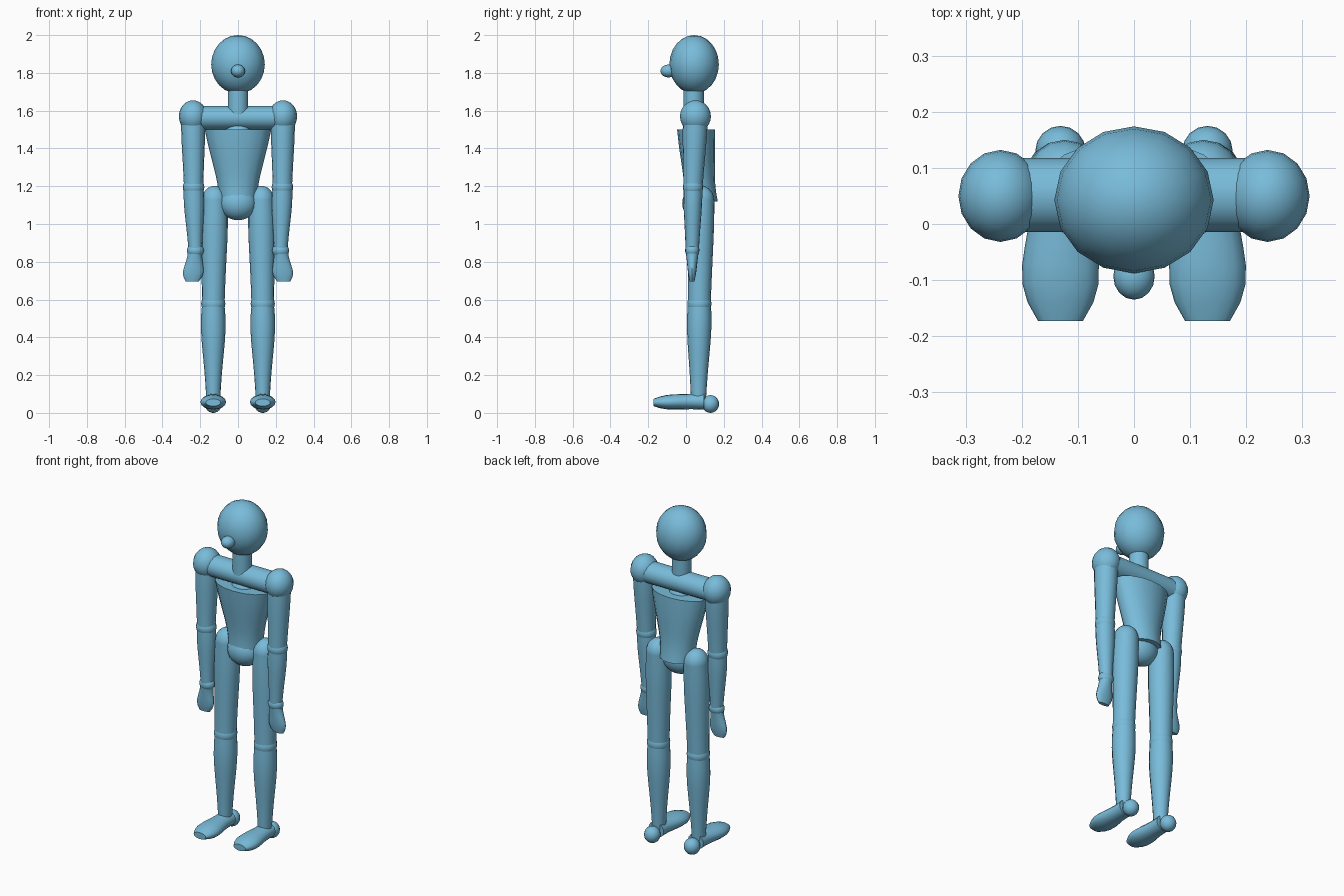
import bpy, bmesh
from math import cos, sin, pi, radians
from mathutils import Vector

cube = bpy.data.objects.get("Cube")
if cube:
    bpy.data.objects.remove(cube, do_unlink=True)

X, Y, Z = Vector((1, 0, 0)), Vector((0, 1, 0)), Vector((0, 0, 1))
SIDES = 16

# Single blue material
blue = (0.19, 0.5, 0.7, 1)
material = bpy.data.materials.new("sky blue")
material.use_nodes = True
material.diffuse_color = blue
shader = material.node_tree.nodes["Principled BSDF"]
shader.inputs["Base Color"].default_value = blue


def finish(name, bm):
    bmesh.ops.recalc_face_normals(bm, faces=bm.faces)
    mesh = bpy.data.meshes.new(name)
    bm.to_mesh(mesh)
    bm.free()
    mesh.materials.append(material)
    part = bpy.data.objects.new(name, mesh)
    bpy.context.collection.objects.link(part)
    bpy.ops.object.select_all(action='DESELECT')
    part.select_set(True)
    bpy.context.view_layer.objects.active = part
    bpy.ops.object.shade_smooth_by_angle(angle=radians(40))


def ball(name, center, radii):
    bm = bmesh.new()
    bmesh.ops.create_uvsphere(bm, u_segments=SIDES, v_segments=12, radius=1)
    bmesh.ops.scale(bm, vec=Vector(radii), verts=bm.verts)
    bmesh.ops.translate(bm, vec=Vector(center), verts=bm.verts)
    finish(name, bm)


def limb(name, start, end, size_start, size_end, bulge=(0, 0), across=(X, Y), steps=8):
    """Elliptical tube between two points, swelling most nearer its end."""
    start, end = Vector(start), Vector(end)
    size_start, size_end, bulge = Vector(size_start), Vector(size_end), Vector(bulge)
    bm = bmesh.new()
    rings = []
    for step in range(steps + 1):
        t = step / steps
        center = start.lerp(end, t)
        size = size_start.lerp(size_end, t) + bulge * sin(pi * t * t)
        angles = [2 * pi * i / SIDES for i in range(SIDES)]
        rings.append([bm.verts.new(center + across[0] * size.x * cos(a)
                                   + across[1] * size.y * sin(a)) for a in angles])
    for lower, upper in zip(rings, rings[1:]):
        for i in range(SIDES):
            bm.faces.new((lower[i - 1], lower[i], upper[i], upper[i - 1]))
    bm.faces.new(rings[0])
    bm.faces.new(rings[-1])
    finish(name, bm)


# Head, nose and neck
ball("head", center=(0, .043, 1.845), radii=(.142, .131, .155))
ball("nose", center=(0, -.093, 1.81), radii=(.037, .042, .034))
limb("neck", start=(0, .04, 1.58), end=(0, .04, 1.72),
     size_start=(.054, .054), size_end=(.054, .054), steps=1)

# Torso, spine ball, shoulder bar and pelvis
limb("torso", start=(0, .053, 1.5), end=(0, .078, 1.12),
     size_start=(.176, .1), size_end=(.1, .09), bulge=(-.01, -.01))
ball("spine_ball", center=(0, .05, 1.48), radii=(.07, .06, .06))
limb("shoulder_bar", start=(-.22, .052, 1.563), end=(.22, .052, 1.563),
     size_start=(.066, .062), size_end=(.066, .062), across=(Y, Z), steps=1)
ball("pelvis", center=(0, .06, 1.11), radii=(.1, .08, .09))

for side, s in (("left", 1), ("right", -1)):
    # Arm joints
    shoulder = Vector((.238 * s, .05, 1.57))
    elbow = Vector((.235 * s, .037, 1.195))
    wrist = Vector((.226 * s, .033, .86))
    fingertips = Vector((.242 * s, .032, .695))
    ball(side + "_shoulder", center=shoulder, radii=(.075, .082, .085))
    ball(side + "_elbow", center=elbow, radii=(.057, .054, .052))
    ball(side + "_wrist", center=wrist, radii=(.045, .038, .038))

    # Arm segments and flat hand
    limb(side + "_upper_arm", start=elbow, end=shoulder,
         size_start=(.051, .051), size_end=(.063, .065), bulge=(.003, .003))
    limb(side + "_forearm", start=wrist, end=elbow,
         size_start=(.036, .035), size_end=(.052, .05), bulge=(.006, .003))
    limb(side + "_hand", start=wrist, end=fingertips,
         size_start=(.038, .035), size_end=(.034, .012), bulge=(.019, .003))

    # Leg joints
    hip = Vector((.124 * s, .08, 1.125))
    knee = Vector((.131 * s, .071, .578))
    ankle = Vector((.131 * s, .066, .07))
    heel = Vector((.131 * s, .13, .047))
    ball(side + "_hip", center=hip, radii=(.068, .07, .077))
    ball(side + "_knee", center=knee, radii=(.064, .064, .06))
    ball(side + "_heel", center=heel, radii=(.045, .045, .047))

    # Leg segments and blunt foot
    limb(side + "_thigh", start=knee, end=hip,
         size_start=(.06, .06), size_end=(.068, .07), bulge=(.006, .003))
    limb(side + "_calf", start=ankle, end=knee,
         size_start=(.037, .04), size_end=(.059, .061), bulge=(.012, .009))
    limb(side + "_foot", start=(heel.x, .095, .062), end=(heel.x, -.173, .055),
         size_start=(.05, .045), size_end=(.04, .019), bulge=(.026, .012), across=(X, Z))
